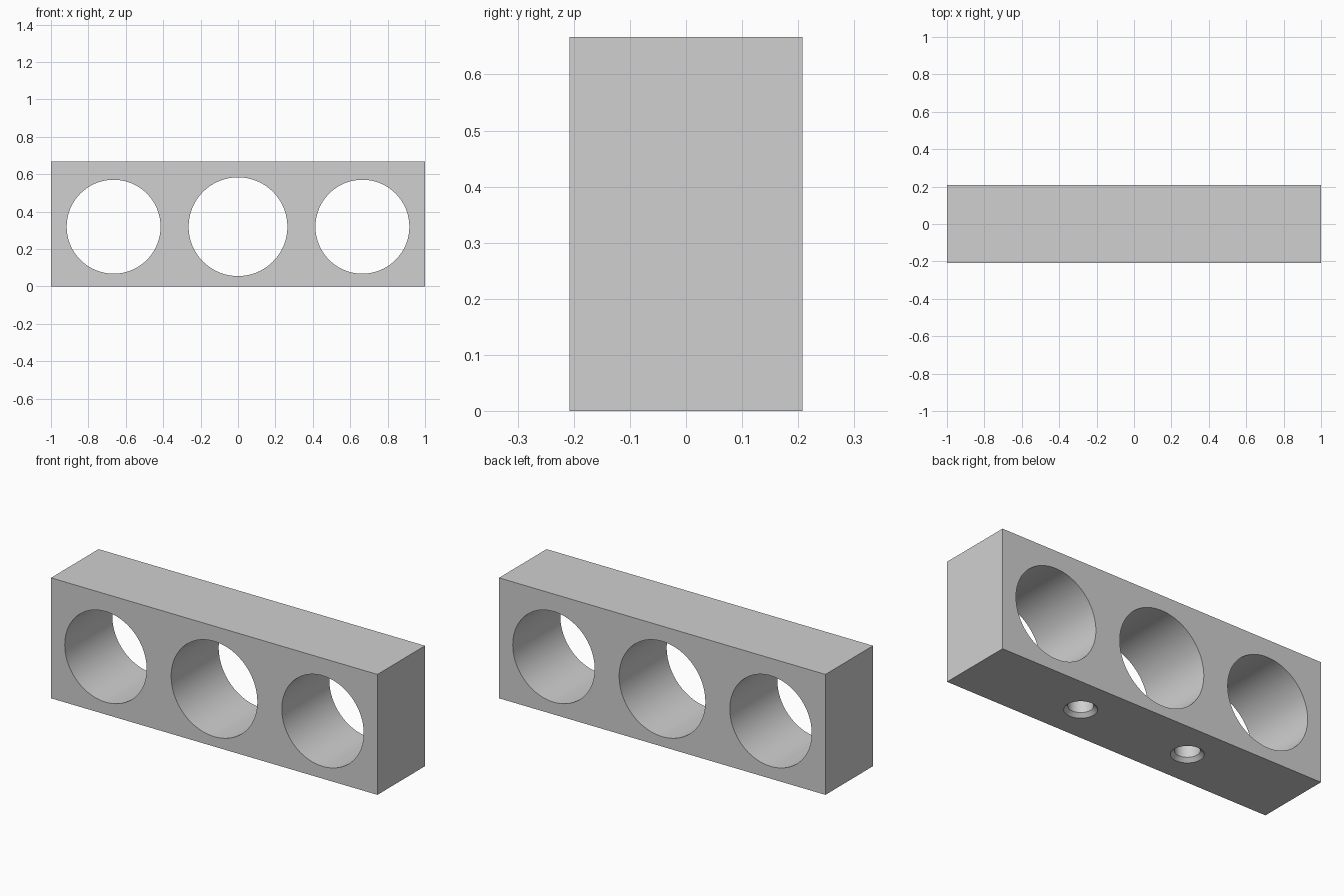
import bpy
import math

if "Cube" in bpy.data.objects:
    bpy.data.objects.remove(bpy.data.objects["Cube"], do_unlink=True)

LENGTH, DEPTH, HEIGHT = 2.0, 0.416, 0.667
BORE_Z = 0.319

grey = bpy.data.materials.new("plain grey")
grey.use_nodes = True
colour = (0.63, 0.63, 0.63, 1)
grey.diffuse_color = colour
grey.node_tree.nodes["Principled BSDF"].inputs["Base Color"].default_value = colour

# Rectangular block
bpy.ops.mesh.primitive_cube_add(size=1, location=(0, 0, HEIGHT / 2))
block = bpy.context.object
block.name = "bored_block"
block.scale = (LENGTH, DEPTH, HEIGHT)
bpy.ops.object.transform_apply(location=True, rotation=True, scale=True)
block.data.materials.append(grey)


def cut(name):
    """Subtract the active cutter from the block and remove it."""
    cutter = bpy.context.object
    cutter.name = name
    cutter.hide_render = True
    cutter.data.materials.append(grey)
    bpy.context.view_layer.objects.active = block
    mod = block.modifiers.new(name, "BOOLEAN")
    mod.operation = "DIFFERENCE"
    mod.solver = "EXACT"
    mod.object = cutter
    bpy.ops.object.modifier_apply(modifier=mod.name)
    bpy.data.objects.remove(cutter, do_unlink=True)


# Three large bores running front to back, the middle one slightly wider
for x, radius in ((-0.665, 0.251), (0, 0.264), (0.665, 0.251)):
    bpy.ops.mesh.primitive_cylinder_add(
        vertices=96, radius=radius, depth=1,
        location=(x, 0, BORE_Z), rotation=(math.pi / 2, 0, 0))
    cut("large_bore")

# Two blind screw holes in the underside, with a chamfered mouth
HOLE_R, MOUTH_R, HOLE_TOP, LIP = 0.0625, 0.082, 0.4, 0.02
for x in (-0.335, 0.335):
    bpy.ops.mesh.primitive_cylinder_add(
        vertices=48, radius=HOLE_R, depth=HOLE_TOP + 0.1,
        location=(x, 0, (HOLE_TOP - 0.1) / 2))
    cut("screw_hole")
    bpy.ops.mesh.primitive_cone_add(
        vertices=48, radius1=2 * MOUTH_R - HOLE_R, radius2=HOLE_R, depth=2 * LIP,
        location=(x, 0, 0))
    cut("hole_chamfer")

bpy.ops.object.select_all(action="DESELECT")
block.select_set(True)
bpy.context.view_layer.objects.active = block
bpy.ops.object.shade_smooth_by_angle(angle=math.radians(30))
